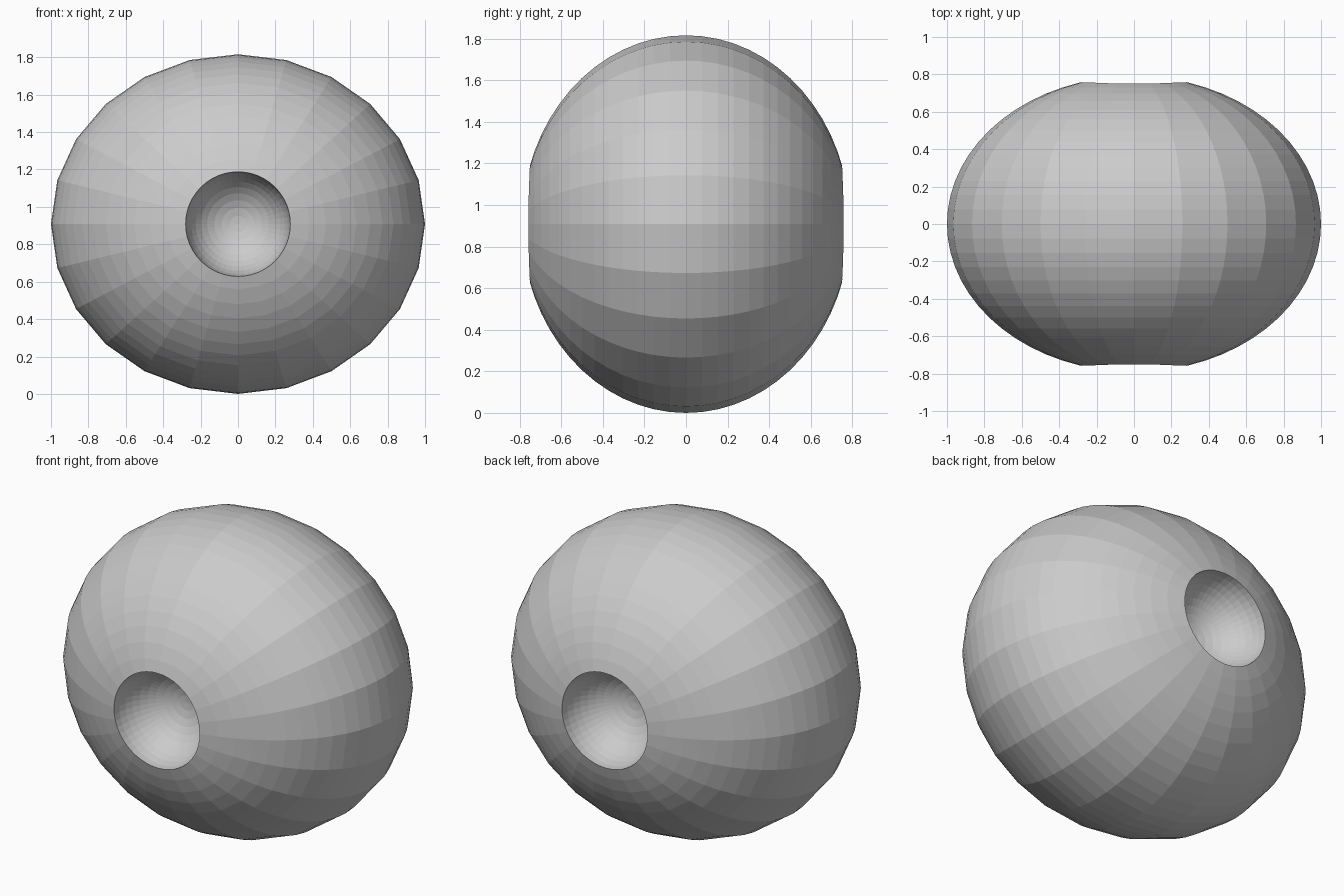
import bpy
import math

if "Cube" in bpy.data.objects:
    bpy.data.objects.remove(bpy.data.objects["Cube"])

HALF_HEIGHT = 0.908
RIM_Y = 0.757
HOLE_RADIUS = 0.28


def ball(name, segments, rings, location, scale):
    """Faceted ball whose poles lie on the y axis."""
    bpy.ops.mesh.primitive_uv_sphere_add(
        segments=segments, ring_count=rings, radius=1, location=location,
        rotation=(math.radians(90), 0, 0))
    obj = bpy.context.object
    obj.name = name
    obj.scale = (scale[0], scale[2], scale[1])
    bpy.ops.object.transform_apply(location=False, rotation=True, scale=True)
    bpy.ops.object.shade_flat()
    return obj


# Faceted ellipsoid body, flattened front to back
body = ball("body", 24, 32, (0, 0, HALF_HEIGHT), (1.0, 0.79, HALF_HEIGHT))

# Round sockets sunk into the front and back
for side, name in ((-1, "front_socket_cutter"), (1, "back_socket_cutter")):
    cutter = ball(name, 48, 20, (0, side * RIM_Y, HALF_HEIGHT),
                  (HOLE_RADIUS,) * 3)
    cutter.hide_render = True
    cutter.hide_viewport = False
    cutter.display_type = 'WIRE'
    cut = body.modifiers.new(name, 'BOOLEAN')
    cut.operation = 'DIFFERENCE'
    cut.solver = 'EXACT'
    cut.object = cutter
